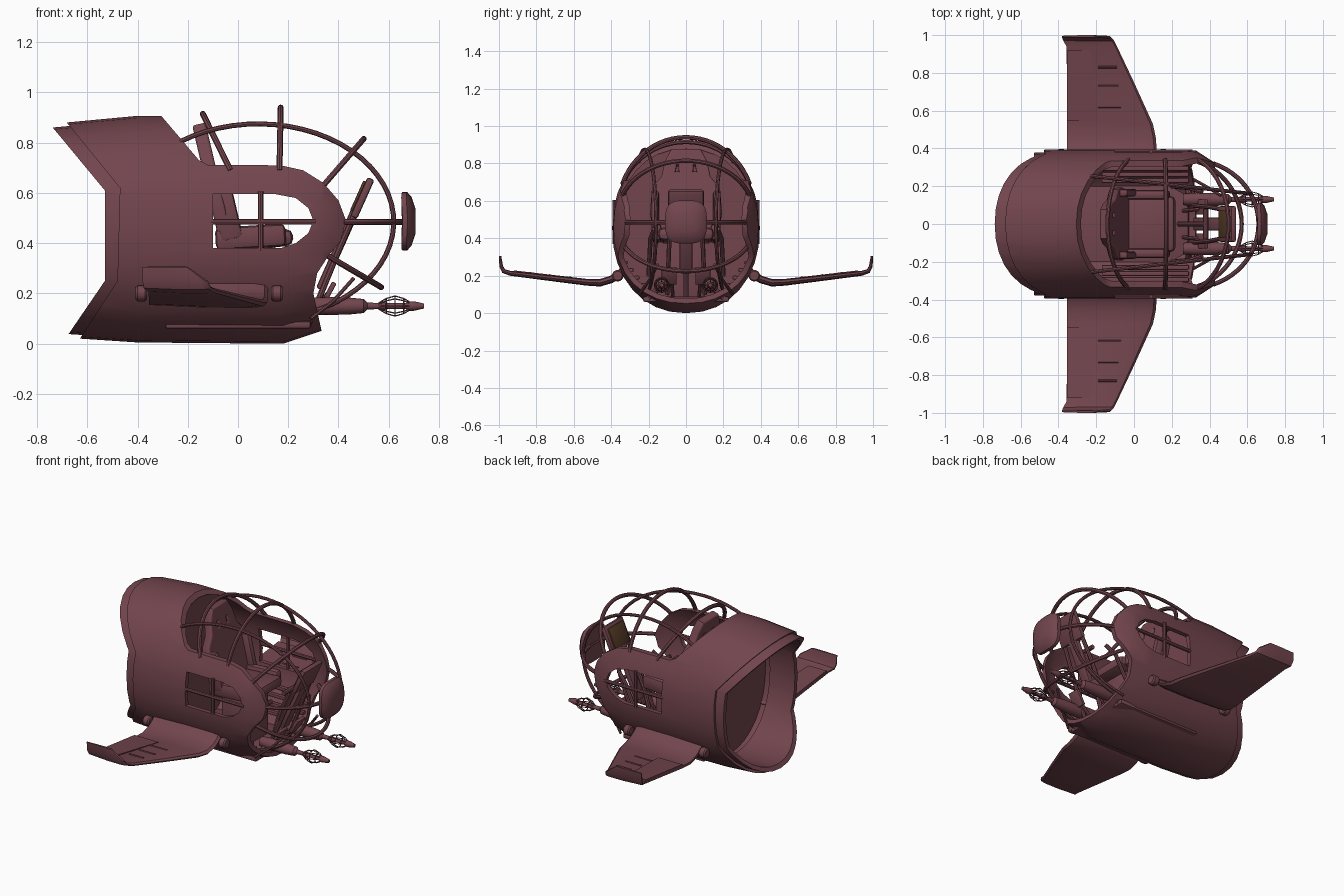
import bpy, bmesh, math
from mathutils import Vector, Matrix

if "Cube" in bpy.data.objects:
    bpy.data.objects.remove(bpy.data.objects["Cube"])

def material(name, rgb):
    m = bpy.data.materials.new(name)
    m.diffuse_color = (*rgb, 1)
    m.use_nodes = True
    m.node_tree.nodes["Principled BSDF"].inputs["Base Color"].default_value = m.diffuse_color
    return m

PAINT = material("dark_red_paint", (0.17, 0.06, 0.075))
BROWN = material("screen_brown", (0.09, 0.045, 0.02))

def add(name, bm, mat=PAINT):
    bmesh.ops.recalc_face_normals(bm, faces=bm.faces)
    me = bpy.data.meshes.new(name)
    bm.to_mesh(me)
    bm.free()
    me.materials.append(mat)
    ob = bpy.data.objects.new(name, me)
    bpy.context.collection.objects.link(ob)
    return ob

def skin(name, rings):
    """Closed solid through a list of equal-length point rings."""
    bm = bmesh.new()
    vs = [[bm.verts.new(p) for p in r] for r in rings]
    n = len(vs[0])
    for a, b in zip(vs, vs[1:]):
        for i in range(n):
            bm.faces.new((a[i], a[(i + 1) % n], b[(i + 1) % n], b[i]))
    bm.faces.new(vs[0])
    bm.faces.new(vs[-1])
    return add(name, bm)

def loft(name, stations, n=32, e=2.15, yc=0, shrink=0):
    """Superellipse sections (x, z_low, z_high, half_width) along x."""
    rings = []
    for x, z0, z1, w in stations:
        ring = []
        for i in range(n):
            c, s = math.cos(2 * math.pi * i / n), math.sin(2 * math.pi * i / n)
            p = lambda v: math.copysign(abs(v) ** (2 / e), v)
            ring.append((x, yc + (w - shrink) * p(c), (z0 + z1) / 2 + ((z1 - z0) / 2 - shrink) * p(s)))
        rings.append(ring)
    return skin(name, rings)

def lathe(name, prof, y, z, n=16):
    return loft(name, [(x, z - r, z + r, r) for x, r in prof], n, 2, y)

def prism(name, pts, y0=-1, y1=1):
    return skin(name, [[(x, y, z) for x, z in pts] for y in (y0, y1)])

def boolean(ob, cutter, op, remove=True):
    m = ob.modifiers.new("cut", "BOOLEAN")
    m.object, m.operation, m.solver = cutter, op, "EXACT"
    bpy.context.view_layer.objects.active = ob
    bpy.ops.object.modifier_apply(modifier=m.name)
    if remove:
        bpy.data.objects.remove(cutter)

def box(name, loc, size, tilt=0, bevel=0.01, mat=PAINT):
    bm = bmesh.new()
    bmesh.ops.create_cube(bm, size=1)
    bmesh.ops.scale(bm, vec=size, verts=bm.verts)
    bmesh.ops.bevel(bm, geom=bm.edges[:], offset=bevel, segments=2, affect="EDGES", profile=0.5)
    bmesh.ops.transform(bm, matrix=Matrix.Translation(loc) @ Matrix.Rotation(tilt, 4, "Y"), verts=bm.verts)
    return add(name, bm, mat)

def tube(name, pts, r, cyclic=False):
    cu = bpy.data.curves.new(name, "CURVE")
    cu.dimensions, cu.bevel_depth, cu.bevel_resolution, cu.use_fill_caps = "3D", r, 2, True
    sp = cu.splines.new("POLY")
    sp.points.add(len(pts) - 1)
    for p, q in zip(sp.points, pts):
        p.co = (*q, 1)
    sp.use_cyclic_u = cyclic
    cu.materials.append(PAINT)
    ob = bpy.data.objects.new(name, cu)
    bpy.context.collection.objects.link(ob)
    return ob

# Fuselage shell: hollow tube trimmed by its side profile
BODY = [(-0.85, .035, .865, .385), (-0.4, .005, .907, .395), (0.18, 0, .907, .395),
        (0.33, .05, .87, .388), (0.45, .14, .8, .31), (0.6, .24, .7, .2)]
hull = loft("fuselage_shell", BODY)
boolean(hull, loft("inner", [(-0.9, *BODY[0][1:])] + BODY[1:-1] + [(0.62, *BODY[-1][1:])], shrink=.028), "DIFFERENCE")
SIDE = [(-0.722, .93), (-0.325, .93), (-0.155, .73), (-0.12, .712), (0.17, .71), (0.26, .69), (0.34, .64),
        (0.4, .57), (0.43, .49), (0.41, .41), (0.36, .35), (0.315, .28), (0.3, .2), (0.335, .04),
        (0.34, -.05), (-0.675, -.05), (-0.48, .25), (-0.47, .62)]
boolean(hull, prism("side_profile", SIDE), "INTERSECT")
WINDOW = [(-0.1, .38), (0.17, .38), (0.23, .4), (0.28, .44), (0.3, .49), (0.28, .54), (0.23, .58), (0.15, .595), (-0.1, .595)]
boolean(hull, prism("window_cut", WINDOW), "DIFFERENCE")

# Stepped lip at the open rear, and bulkhead behind the cockpit
lip = loft("rear_lip", BODY[:3], shrink=.015)
boolean(lip, loft("lip_inner", [(-0.9, *BODY[0][1:]), BODY[1], (0.3, *BODY[2][1:])], shrink=.042), "DIFFERENCE")
boolean(lip, prism("lip_profile", [(-0.795, .93), (-0.35, .93), (-0.35, -.05), (-0.735, -.05), (-0.53, .25), (-0.53, .61)]), "INTERSECT")
loft("bulkhead", [(-0.31, .005, .905, .395), (-0.29, .005, .905, .395)], shrink=.02)

# Window bars
for s in (-1, 1):
    tube("window_post", [(.09, s * .383, .37), (.09, s * .383, .605)], .011)
    tube("window_rail", [(-.11, s * .383, .485), (.31, s * .383, .485)], .011)

# Canopy cage: cross hoops (base x,z -> tip x,z, half width) and two long ribs
HOOPS = [(-.03, .69, -.14, .915, .34), (.165, .69, .17, .94, .34), (.34, .63, .5, .815, .34),
         (.42, .485, .66, .485, .32), (.34, .36, .57, .225, .33)]
c = .94
low = math.sqrt(1 - c * c)
for x0, z0, x1, z1, w in HOOPS:
    pts = []
    for i in range(25):
        a = math.asin(c) * (i / 12 - 1)
        f = (math.cos(a) - low) / (1 - low)
        pts.append((x0 + (x1 - x0) * f, w * math.sin(a) / c, z0 + (z1 - z0) * f))
    tube("canopy_hoop", pts, .012)
for s in (-1, 1):
    pts = []
    for i in range(33):
        t = math.radians(125 - 193 * i / 32)
        pts.append((.08 + .54 * math.cos(t), s * (.22 - .06 * math.cos(t)), .485 + .39 * math.sin(t)))
    tube("canopy_rib", pts, .01)

# Curved nose shield
shield = loft("nose_shield", [(.665, .39, .585, .095), (.67, .372, .603, .112), (.69, .372, .603, .112),
                              (.702, .39, .585, .095), (.71, .44, .535, .05)], 32, 3.2)
for v in shield.data.vertices:
    v.co.x -= 1.2 * ((v.co.z - .487) ** 2 + v.co.y ** 2)

# Wings with upturned tips: (y, z, leading x, trailing x, thickness)
WING = [(.32, .245, .12, -.355, .04), (.36, .205, .12, -.355, .04), (.40, .18, .12, -.355, .04),
        (.46, .162, .115, -.355, .04), (.53, .165, .10, -.355, .036), (.75, .19, 0, -.355, .03),
        (.94, .213, -.09, -.357, .026), (.975, .225, -.108, -.375, .024), (.988, .25, -.12, -.38, .02), (.994, .306, -.2, -.38, .012)]
FOIL = [(0, 0), (.03, .35), (.12, .5), (.5, .48), (1, .2), (1, -.2), (.5, -.48), (.12, -.5), (.03, -.35)]
def wing_z(y):
    for a, b in zip(WING, WING[1:]):
        if a[0] <= y <= b[0]:
            return a[1] + (b[1] - a[1]) * (y - a[0]) / (b[0] - a[0])
for s in (-1, 1):
    rings = []
    for i, (y, z, le, te, th) in enumerate(WING):
        a, b = WING[max(i - 1, 0)], WING[min(i + 1, len(WING) - 1)]
        d = Vector((b[0] - a[0], b[1] - a[1])).normalized()
        rings.append([(le + (te - le) * u, s * (y - d.y * v * th), z + d.x * v * th) for u, v in FOIL])
    skin("wing", rings)
    # raised flap panel on the trailing edge, with stringers ahead of it
    flap = [(-.355, .545), (-.185, .545), (-.23, .92), (-.355, .92)]
    skin("flap_panel", [[(x, s * y, wing_z(y) + h) for x, y in flap] for h in (0, .018)])
    for y in (.62, .73, .83):
        z = wing_z(y) + .015
        tube("wing_stringer", [(-.19, s * y, z), (-.07 - (y - .62) * .1, s * y, z)], .006)
    for x in (-.385, .155):
        lathe("wing_root_pivot", [(x - .023, .024), (x - .015, .031), (x + .015, .031), (x + .023, .024)], s * .365, .2)

# Twin guns with wire cages
for s in (-1, 1):
    y = s * .13
    lathe("gun", [(.26, .03), (.33, .036), (.44, .034), (.5, .028), (.515, .014), (.56, .012), (.57, .018),
                  (.6, .012), (.67, .012), (.68, .019), (.7, .019), (.74, .01)], y, .15)
    for k in range(8):
        a = k * math.pi / 4
        tube("gun_cage_wire", [(x, y + r * math.cos(a), .15 + r * math.sin(a))
                               for x, r in ((.56, .012), (.59, .03), (.625, .04), (.66, .03), (.69, .012))], .0025)
    for x, r in ((.59, .03), (.625, .04), (.66, .03)):
        tube("gun_cage_ring", [(x, y + r * math.cos(k * math.pi / 8), .15 + r * math.sin(k * math.pi / 8)) for k in range(16)], .0025, True)
    tube("gun_mount", [(.3, y, .15), (.28, s * .2, .08)], .015)

# Bucket seat: outlined back with two harness slots, cushion, bolsters, pedestal
cu = bpy.data.curves.new("seat_back", "CURVE")
cu.dimensions, cu.extrude, cu.bevel_depth, cu.fill_mode = "2D", .015, .012, "BOTH"
half = [(.16, 0), (.18, .14), (.17, .27), (.12, .33), (.1, .42), (.07, .475)]
slot = [(.025, .35), (.07, .35), (.06, .41), (.03, .41)]
for o in (half + [(-x, y) for x, y in half[::-1]], slot, [(-x, y) for x, y in slot]):
    sp = cu.splines.new("POLY")
    sp.points.add(len(o) - 1)
    sp.use_cyclic_u = True
    for p, q in zip(sp.points, o):
        p.co = (*q, 0, 1)
cu.materials.append(PAINT)
back = bpy.data.objects.new("seat_back", cu)
bpy.context.collection.objects.link(back)
up = Vector((-.11, 0, .47)).normalized()
side = Vector((0, 1, 0))
back.matrix_world = Matrix.Translation((-.045, 0, .4)) @ Matrix((side, up, side.cross(up))).transposed().to_4x4()
box("seat_cushion", (.07, 0, .415), (.3, .3, .07), -.06, .03)
box("seat_pedestal", (.05, 0, .22), (.2, .2, .34))
for s in (-1, 1):
    box("seat_bolster", (.05, s * .155, .425), (.28, .05, .09), -.06, .02)
    box("back_bolster", (-.05, s * .165, .53), (.09, .04, .24), -.23, .015)

# Cockpit floor, slatted side decks, stick, pedals and instrument panel
box("cockpit_floor", (.0, 0, .075), (.58, .46, .03))
for s in (-1, 1):
    for k in range(4):
        box("side_slat", (.06, s * (.23 + .032 * k), .15 + .04 * k), (.46, .025, .02), 0, .004)
    tube("control_lever", [(.2, s * .2, .2), (.3, s * .19, .4), (.36, s * .17, .45)], .012)
    box("pedal", (.36, s * .09, .2), (.02, .08, .1), .5, .005)
    tube("pedal_arm", [(.26, s * .07, .09), (.36, s * .08, .2)], .01)
    tube("panel_strut", [(.29, s * .1, .1), (.4, s * .09, .37), (.5, s * .07, .6)], .012)
    tube("nose_brace", [(.29, s * .25, .1), (.38, s * .2, .17), (.46, s * .15, .26)], .008)
tube("control_stick", [(.24, 0, .09), (.3, 0, .3), (.38, 0, .47)], .014)
tube("stick_grip", [(.38, -.08, .47), (.38, .08, .47)], .014)
box("panel_column", (.4, 0, .38), (.035, .07, .36), .42)
box("instrument_panel", (.495, 0, .58), (.03, .19, .17), .42)
box("panel_screen", (.478, 0, .588), (.012, .15, .13), .42, .003, BROWN)

# Convert curves to meshes and smooth everything with sharp edges kept
bpy.ops.object.select_all(action="DESELECT")
for ob in bpy.data.objects:
    if ob.type == "CURVE":
        ob.select_set(True)
        bpy.context.view_layer.objects.active = ob
bpy.ops.object.convert(target="MESH")
bpy.ops.object.select_all(action="SELECT")
bpy.ops.object.shade_smooth_by_angle(angle=math.radians(35))
